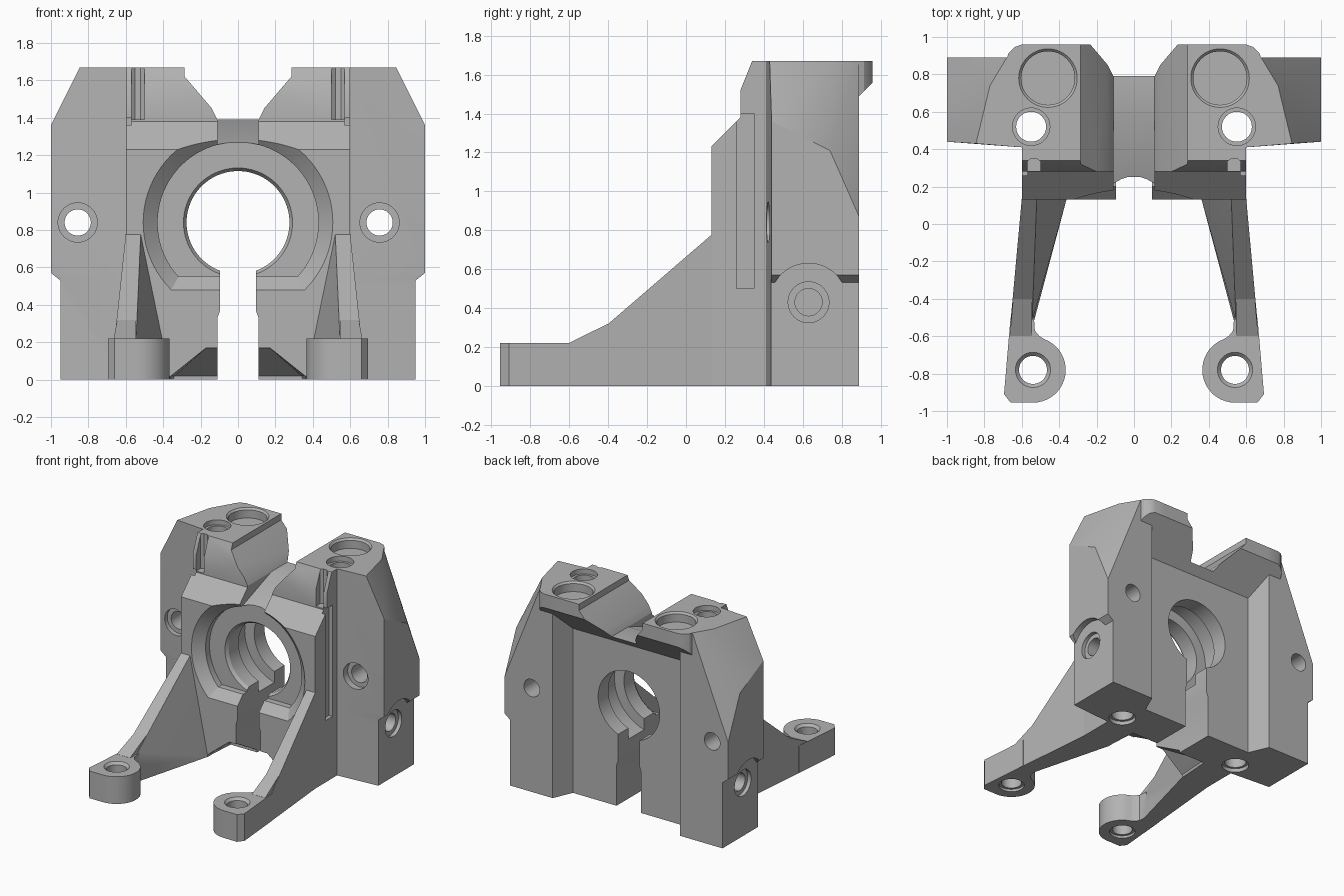
import bpy, bmesh, math
from mathutils import Matrix, Vector

cube = bpy.data.objects.get("Cube")
if cube:
    bpy.data.objects.remove(cube, do_unlink=True)

grey = bpy.data.materials.new("plain_grey")
grey.use_nodes = True
grey.diffuse_color = (0.45, 0.45, 0.45, 1)
grey.node_tree.nodes["Principled BSDF"].inputs["Base Color"].default_value = grey.diffuse_color


def finish(name, bm):
    bmesh.ops.recalc_face_normals(bm, faces=bm.faces)
    mesh = bpy.data.meshes.new(name)
    bm.to_mesh(mesh)
    bm.free()
    mesh.materials.append(grey)
    obj = bpy.data.objects.new(name, mesh)
    bpy.context.collection.objects.link(obj)
    return obj


def hull(name, points, side=1):
    bm = bmesh.new()
    for x, y, z in points:
        bm.verts.new((x * side, y, z))
    res = bmesh.ops.convex_hull(bm, input=bm.verts)
    junk = {v for v in res["geom_interior"] + res["geom_unused"] if isinstance(v, bmesh.types.BMVert)}
    bmesh.ops.delete(bm, geom=list(junk), context='VERTS')
    bmesh.ops.dissolve_limit(bm, angle_limit=0.01, verts=bm.verts, edges=bm.edges)
    return finish(name, bm)


def prism(name, outline, axis, low, high, side=1):
    """Extrude a 2D outline along x, y or z."""
    place = {'x': lambda a, b: (low, a, b), 'y': lambda a, b: (a * side, low, b),
             'z': lambda a, b: (a * side, b, low)}[axis]
    bm = bmesh.new()
    face = bm.faces.new([bm.verts.new(place(a, b)) for a, b in outline])
    res = bmesh.ops.extrude_face_region(bm, geom=[face])
    shift = Vector([(high - low) * (axis == c) for c in "xyz"])
    bmesh.ops.translate(bm, vec=shift, verts=[v for v in res["geom"] if isinstance(v, bmesh.types.BMVert)])
    return finish(name, bm)


def rod(axis, start, length, r1, r2=None, segments=48):
    """Cylinder or cone running from start along the positive axis."""
    turn = {'x': Matrix.Rotation(math.pi / 2, 4, 'Y'), 'y': Matrix.Rotation(-math.pi / 2, 4, 'X'),
            'z': Matrix.Identity(4)}[axis]
    bm = bmesh.new()
    bmesh.ops.create_cone(bm, cap_ends=True, segments=segments, radius1=r1, radius2=r2 or r1, depth=length,
                          matrix=Matrix.Translation(start) @ turn @ Matrix.Translation((0, 0, length / 2)))
    return finish("cutter", bm)


def combine(target, tool, operation='DIFFERENCE'):
    tool.hide_render = True
    bpy.context.view_layer.objects.active = target
    mod = target.modifiers.new("combine", 'BOOLEAN')
    mod.operation, mod.solver, mod.object = operation, 'EXACT', tool
    bpy.ops.object.modifier_apply(modifier=mod.name)
    bpy.data.objects.remove(tool, do_unlink=True)


def smooth(obj):
    bpy.ops.object.select_all(action='DESELECT')
    obj.select_set(True)
    bpy.context.view_layer.objects.active = obj
    bpy.ops.object.shade_smooth_by_angle(angle=math.radians(25))


# Central body: stepped front, overhanging top at the back
body = prism("bracket_body", [(.13, 0), (.13, 1.23), (.28, 1.38), (.28, 1.52), (.34, 1.67), (.96, 1.67),
                              (.96, 1.56), (.73, 1.33), (.73, 0)], 'x', -.6, .6)

for s in (1, -1):
    # Side block with faceted shoulder, narrower foot and rounded overhang
    inner = [(.57, .89), (.5, .73), (.5, .41), (.6, .41)]
    shoulder = [(1, .44, .57), (1, .89, .57), (1, .44, 1.36), (1, .74, 1.21), (1, .89, .87),
                (.845, .43, 1.67), (.77, .74, 1.67), (.68, .89, 1.67), (.95, .44, .53), (.95, .89, .53)]
    combine(body, hull("side_block", shoulder + [(x, y, z) for x, y in inner for z in (.53, 1.67)], s), 'UNION')
    foot = inner + [(.95, .437), (.95, .89)]
    combine(body, hull("side_foot", [(x, y, z) for x, y in foot for z in (0, .6)], s), 'UNION')
    rim = [(.5, .8), (.5, .96), (.6, .96), (.64, .945), (.67, .915), (.69, .86), (.6, .8)]
    combine(body, hull("top_overhang", [(x, y, z) for x, y in rim for z in (y + .6, 1.67)], s), 'UNION')

# Notch between the towers and its sloping floor
half = [(.11, 1.39), (.14, 1.45), (.285, 1.62), (.285, 1.8)]
combine(body, prism("notch", half + [(-x, z) for x, z in reversed(half)], 'y', 0, 1.2))
combine(body, prism("channel", [(0, 1.18), (.2, 1.25), (.61, 1.4), (1.1, 1.4), (1.1, 1.5), (0, 1.5)],
                    'x', -.11, .11))

# Round front seat with flared mouth and a flat sill
seat = rod('y', (0, .2, .84), .05, .43, segments=80)
combine(seat, rod('y', (0, .1, .84), .1001, .54, .43, segments=80), 'UNION')
combine(seat, prism("sill", [(.0, .2), (.0, .35), (.2, .55), (.4, .55), (.4, .2)], 'x', -1, 1))
combine(body, seat)

# Main bore, inner cavity and clamp slit
combine(body, rod('y', (0, 0, .84), 1.2, .275, segments=80))
combine(body, rod('y', (0, .245, .84), .03, .295, .275, segments=80))
combine(body, rod('y', (0, .4, .84), .2, .36, segments=64))
slit = [(.11, -.1), (.11, .33), (.095, .37), (.095, .7)]
combine(body, prism("slit", slit + [(-x, z) for x, z in reversed(slit)], 'y', 0, 1.2))

for s in (1, -1):
    # Bevelled pocket under the front edge
    combine(body, hull("pocket", [(0, .1, .17), (.17, .1, .17), (.36, .1, .02), (.36, .1, -.05), (0, .1, -.05),
                                  (0, .14, .17), (.17, .14, .17), (0, .4, .02), (.34, .4, .02),
                                  (0, .4, -.05), (.36, .4, -.05)], s))
    # Upright groove beside the front plate
    combine(body, prism("groove", [(.57, .26), (.57, .35), (.65, .35), (.65, .26)], 'z', .5, 1.4, s))
    combine(body, prism("upper_groove", [(.5, .2), (.5, .335), (.52, .35), (.55, .35), (.57, .335), (.57, .2)],
                        'z', 1.39, 1.8, s))
    # Top sockets and upright screw holes
    combine(body, rod('z', (.46 * s, .78, 1.59), .2, .143))
    combine(body, rod('z', (.46 * s, .78, 1.655), .03, .143, .17))
    combine(body, rod('z', (.55 * s, .52, -.1), 2, .08))
    combine(body, rod('z', (.55 * s, .52, 1.63), .2, .1))
    combine(body, rod('z', (.55 * s, .52, -.1), .13, .1))
    # Side screw hole with arched relief
    for radius, near, far in ((.2, .95, 1.1), (.105, .92, 1.1), (.07, .7, 1.1)):
        combine(body, rod('x', (near if s > 0 else -far, .63, .43), far - near, radius))

# Horizontal mounting holes
for x in (-.857, .757):
    combine(body, rod('y', (x, .3, .84), .8, .07))
    combine(body, rod('y', (x, .3, .84), .17, .105))
smooth(body)

# Forward arms: foot pad, curved neck and tapering web
for name, s in (("left_arm", 1), ("right_arm", -1)):
    arc = [(.54 + .175 * math.cos(math.radians(a)), -.78 + .175 * math.sin(math.radians(a)))
           for a in range(270, 109, -8)]
    pad = [(.66, -.5), (.695, -.91), (.66, -.955)] + arc + [(.505, -.6), (.53, -.57), (.535, -.5)]
    arm = prism(name, pad, 'z', 0, .22, s)
    web = [(.66, -.52, 0), (.66, -.52, .215), (.535, -.52, 0), (.545, -.52, .215),
           (.6, .135, 0), (.6, .135, .78), (.36, .135, 0), (.52, .135, .78)]
    combine(arm, hull("web", web, s), 'UNION')
    neck = [(x, y, z) for y, z in ((-.6, .21), (-.6, .221), (-.5, .255), (-.4, .32), (-.4, .21))
            for x in (.655 - .09 * (y + .5), .545)]
    combine(arm, hull("neck", neck, s), 'UNION')
    combine(arm, rod('z', (.54 * s, -.78, -.1), .5, .075))
    combine(arm, rod('z', (.54 * s, -.78, .2), .021, .075, .095))
    combine(arm, rod('z', (.54 * s, -.78, -.1), .12, .095))
    smooth(arm)
